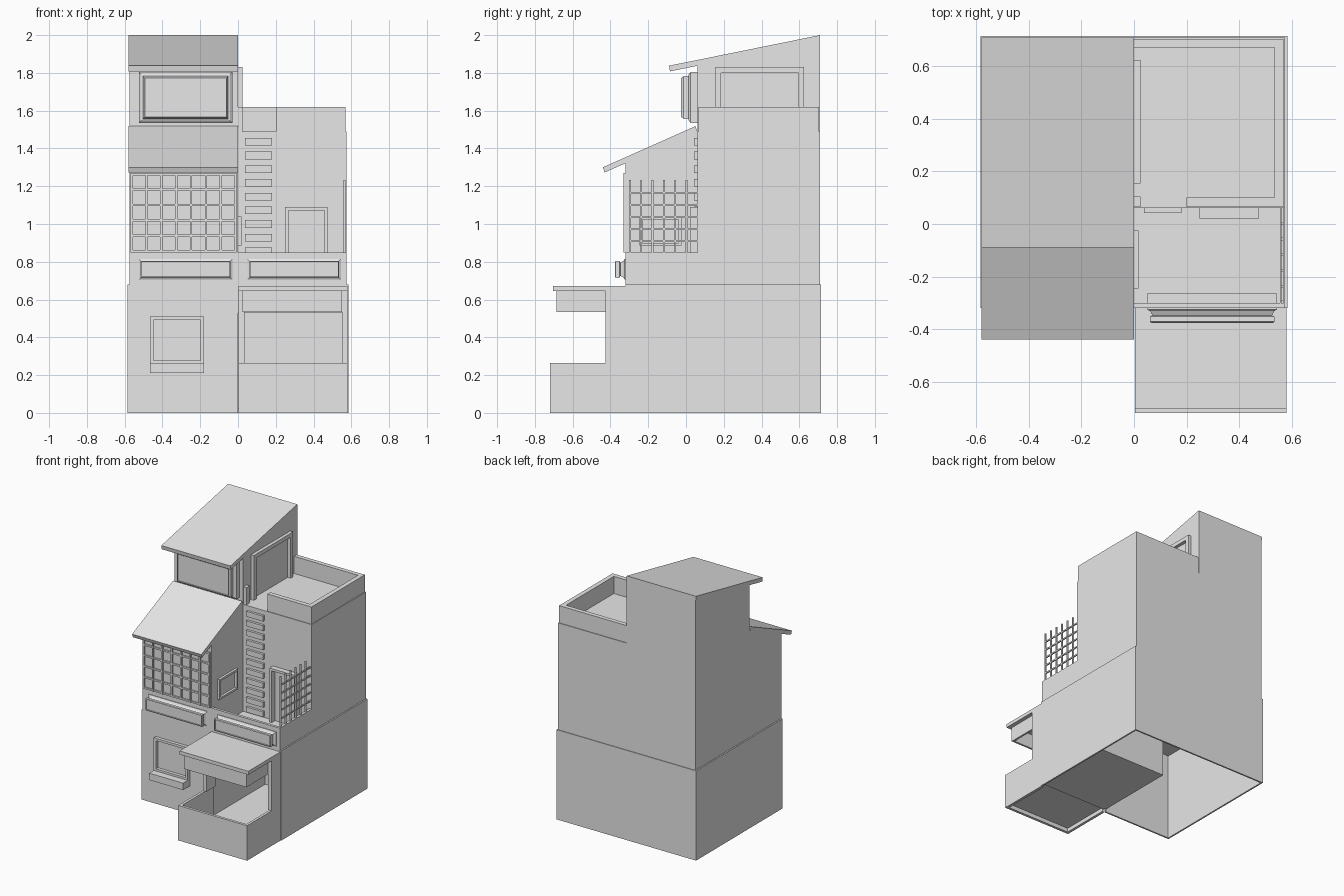
import bpy, bmesh
from mathutils import Vector

cube = bpy.data.objects.get("Cube")
if cube:
    bpy.data.objects.remove(cube, do_unlink=True)

grey = bpy.data.materials.new("plain_grey")
grey.use_nodes = True
grey.diffuse_color = (0.8, 0.8, 0.8, 1)
grey.node_tree.nodes["Principled BSDF"].inputs["Base Color"].default_value = (0.8, 0.8, 0.8, 1)


def finish(name, bm):
    bmesh.ops.recalc_face_normals(bm, faces=bm.faces)
    mesh = bpy.data.meshes.new(name)
    bm.to_mesh(mesh)
    bm.free()
    mesh.materials.append(grey)
    ob = bpy.data.objects.new(name, mesh)
    bpy.context.collection.objects.link(ob)
    return ob


def add_box(bm, x0, x1, y0, y1, z0, z1):
    verts = bmesh.ops.create_cube(bm, size=1)["verts"]
    for v in verts:
        v.co = Vector((x1 if v.co.x > 0 else x0, y1 if v.co.y > 0 else y0, z1 if v.co.z > 0 else z0))


def boxes(name, *specs):
    bm = bmesh.new()
    for s in specs:
        add_box(bm, *s)
    return finish(name, bm)


def side_profile(name, x0, x1, points):
    """Extrude a (y, z) outline along x."""
    bm = bmesh.new()
    face = bm.faces.new([bm.verts.new((x0, y, z)) for y, z in points])
    out = bmesh.ops.extrude_face_region(bm, geom=[face])["geom"]
    bmesh.ops.translate(bm, vec=(x1 - x0, 0, 0), verts=[g for g in out if isinstance(g, bmesh.types.BMVert)])
    return finish(name, bm)


def frame_front(name, x0, x1, z0, z1, y, depth, w, bottom=True):
    """Raised frame on a wall that faces the front."""
    bars = [(x0, x0 + w, y - depth, y, z0, z1), (x1 - w, x1, y - depth, y, z0, z1),
            (x0 + w, x1 - w, y - depth, y, z1 - w, z1)]
    if bottom:
        bars.append((x0 + w, x1 - w, y - depth, y, z0, z0 + w))
    return boxes(name, *bars)


def frame_side(name, y0, y1, z0, z1, depth, w, bottom=True):
    """Raised frame on the wall at x = 0."""
    bars = [(0, depth, y0, y0 + w, z0, z1), (0, depth, y1 - w, y1, z0, z1),
            (0, depth, y0 + w, y1 - w, z1 - w, z1)]
    if bottom:
        bars.append((0, depth, y0 + w, y1 - w, z0, z0 + w))
    return boxes(name, *bars)


def bay(name, x0, x1, z0, z1, steps, inset, sink):
    """Moulded box stepping out of a front wall, with a sunken face; steps are (y, shrink)."""
    bm = bmesh.new()
    rings = [[bm.verts.new(c) for c in ((x0 + s, y, z0 + s), (x1 - s, y, z0 + s),
                                        (x1 - s, y, z1 - s), (x0 + s, y, z1 - s))] for y, s in steps]
    for a, b in zip(rings, rings[1:]):
        for i in range(4):
            j = (i + 1) % 4
            bm.faces.new((a[i], a[j], b[j], b[i]))
    bm.faces.new(rings[0])
    front = bm.faces.new(rings[-1])
    bmesh.ops.inset_region(bm, faces=[front], thickness=inset, use_boundary=True)
    bmesh.ops.translate(bm, vec=(0, sink, 0), verts=front.verts)
    return finish(name, bm)


# Ground floor: hollow, open underneath, with a shop alcove on the left half
B, T = 0.585, 0.012
boxes("base_walls",
      (-B, -B + T, -0.32, 0.715, 0, 0.68), (B - T, B, -0.32, 0.715, 0, 0.68),
      (-B + T, B - T, 0.715 - T, 0.715, 0, 0.68), (-B + T, 0, -0.32, -0.32 + T, 0, 0.68),
      (-B + T, B - T, -0.32 + T, 0.715 - T, 0.665, 0.68), (0, B - T, -0.32, -0.32 + T, 0.53, 0.68))
boxes("shop_alcove", (0, T, -0.32 + T, 0.32, 0.02, 0.665), (T, B - T, 0.32 - T, 0.32, 0.02, 0.665),
      (T, B - T, -0.32, 0.32 - T, 0.02, 0.035))

# Shop counter, piers and canopy
boxes("shop_counter",
      (0.003, 0.58, -0.72, -0.70, 0, 0.265), (0.003, 0.023, -0.70, -0.32, 0, 0.265),
      (0.56, 0.58, -0.70, -0.32, 0, 0.265), (0.023, 0.56, -0.70, -0.32, 0.03, 0.045))
boxes("shop_piers", (0.003, 0.035, -0.425, -0.32, 0.265, 0.645), (0.55, 0.58, -0.425, -0.32, 0.265, 0.645))
boxes("canopy_top", (0.003, 0.58, -0.705, -0.32, 0.645, 0.672))
boxes("canopy_skirt", (0.025, 0.55, -0.685, -0.67, 0.535, 0.645),
      (0.025, 0.04, -0.67, -0.425, 0.535, 0.645), (0.535, 0.55, -0.67, -0.425, 0.535, 0.645))

# Ground floor window with sill
frame_front("ground_window_frame", -0.465, -0.18, 0.26, 0.51, -0.32, 0.025, 0.018)
boxes("ground_window_sill", (-0.465, -0.18, -0.40, -0.32, 0.21, 0.262))

# Tower with stepped profile and two sloping roofs
side_profile("tower", -0.575, 0, [(-0.32, 0.68), (0.71, 0.68), (0.71, 1.975), (0.06, 1.84),
                                  (0.06, 1.49), (-0.32, 1.325)])
side_profile("upper_roof", -0.58, 0, [(-0.09, 1.838), (0.71, 2), (0.71, 1.97), (-0.085, 1.808)])
side_profile("lower_roof", -0.58, 0, [(-0.44, 1.30), (0.05, 1.518), (0.06, 1.49), (-0.43, 1.273)])

# Rear block with terrace and parapet
boxes("rear_block", (0, 0.575, 0.06, 0.71, 0.68, 1.49))
boxes("roof_parapet", (0.535, 0.57, 0.065, 0.705, 1.49, 1.62), (0, 0.535, 0.672, 0.705, 1.49, 1.62),
      (0.2, 0.535, 0.065, 0.10, 1.49, 1.62))
boxes("parapet_post", (0, 0.025, 0.065, 0.105, 1.49, 1.62))

# Balcony parapet
boxes("balcony_parapet", (0, 0.575, -0.32, -0.30, 0.68, 0.85), (0.555, 0.575, -0.30, 0.06, 0.68, 0.85))

# Moulded bays
low_steps = [(-0.265, 0), (-0.325, 0), (-0.332, 0.012), (-0.348, 0.02), (-0.352, 0.01), (-0.372, 0.01), (-0.376, 0.016)]
for label, x in (("left_bay", 0.05), ("right_bay", -0.525)):
    bay(label, x, x + 0.495, 0.705, 0.815, low_steps, 0.012, 0.01)
bay("tower_bay", -0.525, -0.03, 1.535, 1.805,
    [(0.06, 0), (0.025, 0), (0.015, 0.012), (0.012, 0.022), (-0.012, 0.022), (-0.026, 0.032)], 0.01, 0.012)

# Lattice window on the front of the tower
xs = [-0.563 + 0.0786 * i for i in range(8)]
zs = [0.856 + 0.0816 * i for i in range(6)]
boxes("front_lattice", *[(x - 0.006, x + 0.006, -0.332, -0.318, 0.85, 1.27) for x in xs],
      *[(-0.565, -0.01, -0.33, -0.318, z - 0.006, z + 0.006) for z in zs])

# Open trellis on the balcony side
ys = [-0.297 + 0.06 * i for i in range(6)]
boxes("balcony_trellis", *[(0.559, 0.57, y - 0.005, y + 0.005, 0.85, 1.232) for y in ys],
      *[(0.56, 0.569, -0.30, 0.06, z - 0.005, z + 0.005) for z in [0.91 + 0.0638 * i for i in range(5)]])

# Doors and windows around the balcony and terrace
frame_front("balcony_door_frame", 0.25, 0.475, 0.68, 1.09, 0.06, 0.04, 0.018, bottom=False)
frame_side("balcony_window_frame", -0.245, -0.025, 0.885, 1.04, 0.018, 0.015)
frame_side("terrace_door_frame", 0.155, 0.625, 1.49, 1.83, 0.025, 0.03, bottom=False)

# Ladder rungs up to the terrace
boxes("ladder_rungs", *[(0.038, 0.18, 0.042, 0.06, z - 0.02, z + 0.02)
                        for z in [1.435 - 0.0725 * i for i in range(11)]])
